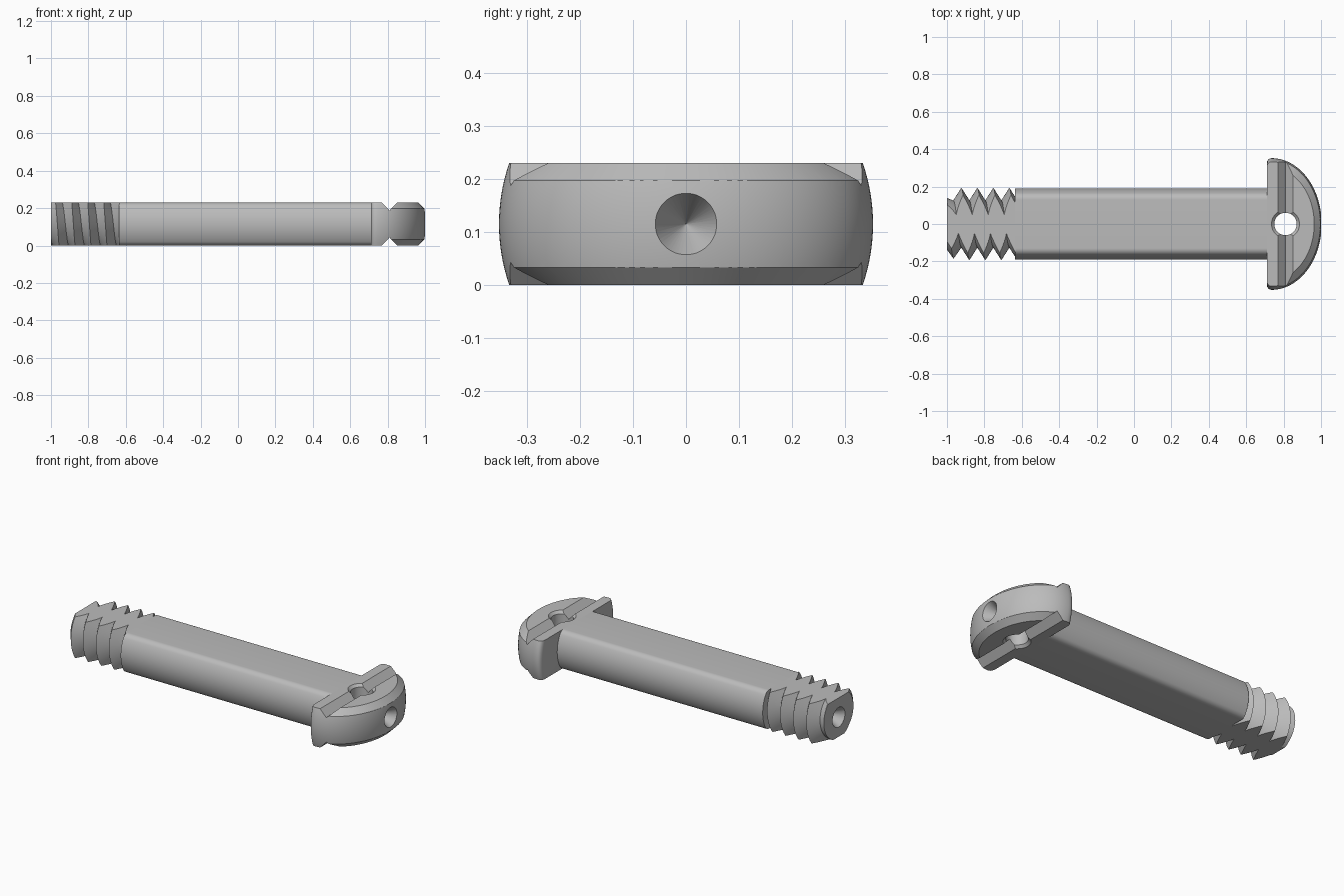
import bpy, bmesh
from math import sin, cos, pi, radians, sqrt, atan2
from mathutils import Matrix, Vector

if "Cube" in bpy.data.objects:
    bpy.data.objects.remove(bpy.data.objects["Cube"])

HALF = 0.115            # half thickness between the two flats
steel = bpy.data.materials.new("plain_grey_steel")
steel.use_nodes = True
GREY = (0.5, 0.5, 0.5, 1)
steel.diffuse_color = GREY
steel.node_tree.nodes["Principled BSDF"].inputs["Base Color"].default_value = GREY


def make(name, bm):
    bmesh.ops.remove_doubles(bm, verts=bm.verts, dist=1e-5)
    bmesh.ops.recalc_face_normals(bm, faces=bm.faces)
    mesh = bpy.data.meshes.new(name)
    bm.to_mesh(mesh)
    bm.free()
    mesh.materials.append(steel)
    ob = bpy.data.objects.new(name, mesh)
    bpy.context.collection.objects.link(ob)
    return ob


def lathe(name, profile, steps=96):
    """Revolve (x, radius) points about the long axis."""
    bm = bmesh.new()
    vs = [bm.verts.new((x, r, 0)) for x, r in profile]
    es = [bm.edges.new(pair) for pair in zip(vs, vs[1:])]
    bmesh.ops.spin(bm, geom=vs + es, cent=(0, 0, 0), axis=(1, 0, 0),
                   angle=2 * pi, steps=steps)
    bmesh.ops.translate(bm, verts=bm.verts, vec=(0, 0, HALF))
    return make(name, bm)


def prism(name, points, vec):
    bm = bmesh.new()
    near = [bm.verts.new(p) for p in points]
    far = [bm.verts.new(Vector(p) + Vector(vec)) for p in points]
    bm.faces.new(near)
    bm.faces.new(far)
    for i in range(len(near)):
        bm.faces.new([near[i - 1], near[i], far[i], far[i - 1]])
    return make(name, bm)


def combine(ob, cutter, operation="DIFFERENCE"):
    mod = ob.modifiers.new("cut", "BOOLEAN")
    mod.operation, mod.object, mod.solver = operation, cutter, "EXACT"
    bpy.ops.object.select_all(action="DESELECT")
    bpy.context.view_layer.objects.active = ob
    ob.select_set(True)
    bpy.ops.object.modifier_apply(modifier=mod.name)
    bpy.data.objects.remove(cutter)


def smooth(ob, angle=25):
    bpy.ops.object.select_all(action="DESELECT")
    bpy.context.view_layer.objects.active = ob
    ob.select_set(True)
    bpy.ops.object.shade_smooth_by_angle(angle=radians(angle))


def centre_drill(s):
    """Conical recess cutter for the end facing s along x."""
    return lathe("centre_drill", [(s * 1.02, 0), (s * 1.02, 0.0695),
                                  (s * 0.9, 0.0005), (s * 0.9, 0)], 48)


# Shank: round bar with two flats and filleted corners
R, F = 0.19, 0.04
cz = HALF - F
cy = sqrt((R - F) ** 2 - cz ** 2)
a0 = atan2(cz, cy)
side = [(cy + F * cos(a), cz + F * sin(a))
        for a in [pi / 2 + (a0 - pi / 2) * i / 8 for i in range(8)]]
side += [(R * cos(a), R * sin(a)) for a in [a0 * (1 - i / 8) for i in range(17)]]
side += [(y, -z) for y, z in reversed(side[:8])]
section = side + [(-y, -z) for y, z in side]
shank = prism("shank", [(-0.635, y, z + HALF) for y, z in section], (1.345, 0, 0))
smooth(shank)

# Thread: V-shaped right-hand helix, tapered at the tip
PITCH, N, TURNS = 0.0855, 64, 18
bm = bmesh.new()
cache = {}


def helix_vert(i, j):
    if j == N:
        i, j = i + 2, 0
    if (i, j) not in cache:
        a = 2 * pi * j / N
        x = -0.923 + PITCH * (i / 2 - 4 + j / N)
        r = 0.125 if i % 2 else min(0.193, max(0.13, 1.15 + x))
        cache[i, j] = bm.verts.new((x, r * cos(a), r * sin(a) + HALF))
    return cache[i, j]


for i in range(TURNS):
    for j in range(N):
        bm.faces.new([helix_vert(i, j), helix_vert(i, j + 1),
                      helix_vert(i + 1, j + 1), helix_vert(i + 1, j)])

# Trim the thread to its two ends and two flats, closing each cut
for point, normal in (((-1, 0, 0), (-1, 0, 0)), ((-0.634, 0, 0), (1, 0, 0)),
                      ((0, 0, 0), (0, 0, -1)), ((0, 0, 2 * HALF), (0, 0, 1))):
    bmesh.ops.bisect_plane(bm, geom=bm.verts[:] + bm.edges[:] + bm.faces[:], dist=1e-6,
                           plane_co=point, plane_no=normal, clear_outer=True)
    rim = [e for e in bm.edges if e.is_boundary and
           all(abs((v.co - Vector(point)).dot(Vector(normal))) < 1e-4 for v in e.verts)]
    bmesh.ops.triangle_fill(bm, edges=rim, use_beauty=True, use_dissolve=False)
thread = make("thread", bm)
combine(thread, centre_drill(-1))
smooth(thread)

# Head: domed disc with rounded back rim, trimmed by the same flats
CX, LONG, WIDE = 0.735, 0.2685, 0.352
profile = [(0.71, 0), (0.71, 0.325), (0.713, 0.338), (0.719, 0.346), (0.726, 0.35)]
profile += [(CX + LONG * cos(a), WIDE * sin(a))
            for a in [pi / 2 * (1 - i / 32) for i in range(33)]]
head = lathe("head", profile, 128)
flats = [(0.5, y, z) for y, z in ((-1, 0), (1, 0), (1, 2 * HALF), (-1, 2 * HALF))]
combine(head, prism("head_flats", flats, (0.7, 0, 0)), "INTERSECT")

for s in (1, -1):
    # Sloped chamfer around the front of the dome
    bm = bmesh.new()
    a = radians(-72)
    ring = [bm.verts.new((r * cos(a), r * sin(a), HALF + s * (z - HALF)))
            for r, z in ((0.289, 0.238), (0.3745, 0.172), (0.3745, 0.238))]
    edges = [bm.edges.new((ring[i - 1], ring[i])) for i in range(3)]
    bmesh.ops.spin(bm, geom=ring + edges, cent=(0, 0, 0), axis=(0, 0, 1),
                   angle=radians(144), steps=64)
    bmesh.ops.holes_fill(bm, edges=[e for e in bm.edges if e.is_boundary])
    bmesh.ops.scale(bm, verts=bm.verts, vec=(LONG / WIDE, 1, 1))
    bmesh.ops.translate(bm, verts=bm.verts, vec=(CX, 0, 0))
    combine(head, make("chamfer_cutter", bm))
    # V groove across the flat
    vee = [(0.81 + dx, -0.5, HALF + s * dz)
           for dx, dz in ((0, 0.072), (0.052, 0.127), (-0.052, 0.127))]
    combine(head, prism("groove_cutter", vee, (0, 1, 0)))

# Cross hole with countersunk mouths, and the centre recess in the dome
hole = lathe("hole_cutter", [(-0.15, 0), (-0.15, 0.095), (-0.115, 0.075), (-0.1, 0.06),
                             (0.1, 0.06), (0.115, 0.075), (0.15, 0.095), (0.15, 0)], 48)
hole.data.transform(Matrix.Translation(Vector((0.81, 0, HALF))) @
                    Matrix.Rotation(-pi / 2, 4, "Y") @
                    Matrix.Translation(Vector((0, 0, -HALF))))
combine(head, hole)
combine(head, centre_drill(1))
smooth(head)
